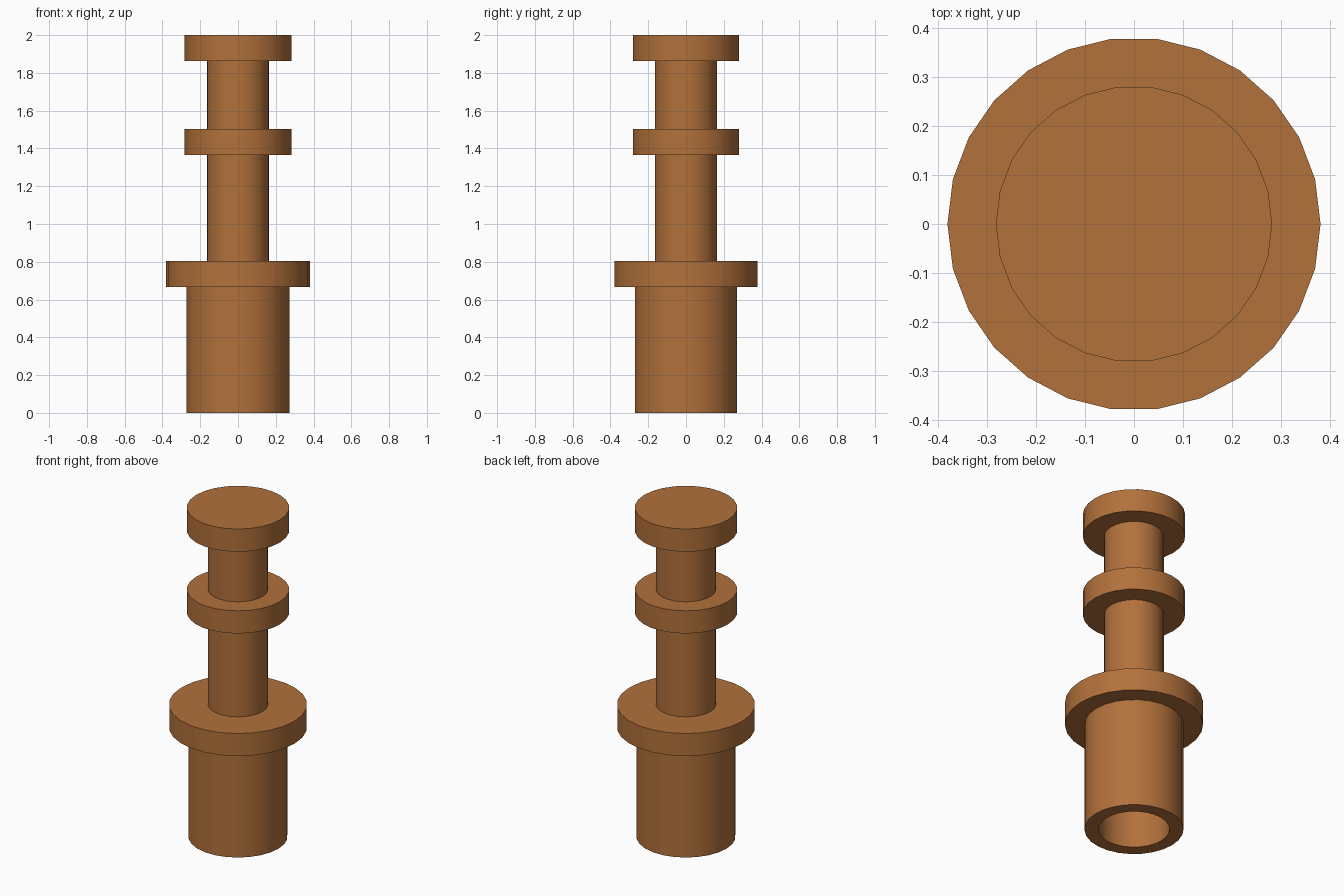
import bpy, bmesh, math

cube = bpy.data.objects.get("Cube")
if cube:
    bpy.data.objects.remove(cube, do_unlink=True)

SIDES = 26

# Single brown material
brown = bpy.data.materials.new("warm_brown")
brown.use_nodes = True
colour = (0.445, 0.166, 0.044, 1.0)
brown.diffuse_color = colour
brown.node_tree.nodes["Principled BSDF"].inputs["Base Color"].default_value = colour


def lathe(name, profile):
    """Turn a (radius, height) profile about z; radius 0 closes to a flat cap."""
    bm = bmesh.new()
    rings = []
    for r, z in profile:
        rings.append([bm.verts.new((r * math.cos(2 * math.pi * i / SIDES),
                                    r * math.sin(2 * math.pi * i / SIDES), z))
                      for i in range(SIDES)])
    for a, b in zip(rings, rings[1:]):
        for i in range(SIDES):
            j = (i + 1) % SIDES
            bm.faces.new((a[i], a[j], b[j], b[i]))
    bm.faces.new(rings[0])
    bm.faces.new(rings[-1])
    bmesh.ops.recalc_face_normals(bm, faces=bm.faces[:])
    mesh = bpy.data.meshes.new(name)
    bm.to_mesh(mesh)
    bm.free()
    mesh.materials.append(brown)
    obj = bpy.data.objects.new(name, mesh)
    bpy.context.collection.objects.link(obj)
    bpy.ops.object.select_all(action='DESELECT')
    obj.select_set(True)
    bpy.context.view_layer.objects.active = obj
    bpy.ops.object.shade_smooth_by_angle(angle=math.radians(30))
    return obj


BORE, BASE, COLLAR, SHAFT, RING = 0.196, 0.273, 0.381, 0.165, 0.282

# Turned post: bore, base sleeve, wide collar, shaft, middle ring, top ring
lathe("turned_post", [
    (BORE, 0.667), (BORE, 0.0),            # hollow underside
    (BASE, 0.0), (BASE, 0.667),            # base sleeve
    (COLLAR, 0.667), (COLLAR, 0.804),      # wide collar
    (SHAFT, 0.804), (SHAFT, 1.365),        # lower shaft
    (RING, 1.365), (RING, 1.503),          # middle ring
    (SHAFT, 1.503), (SHAFT, 1.862),        # upper shaft
    (RING, 1.862), (RING, 2.0),            # top ring
])
